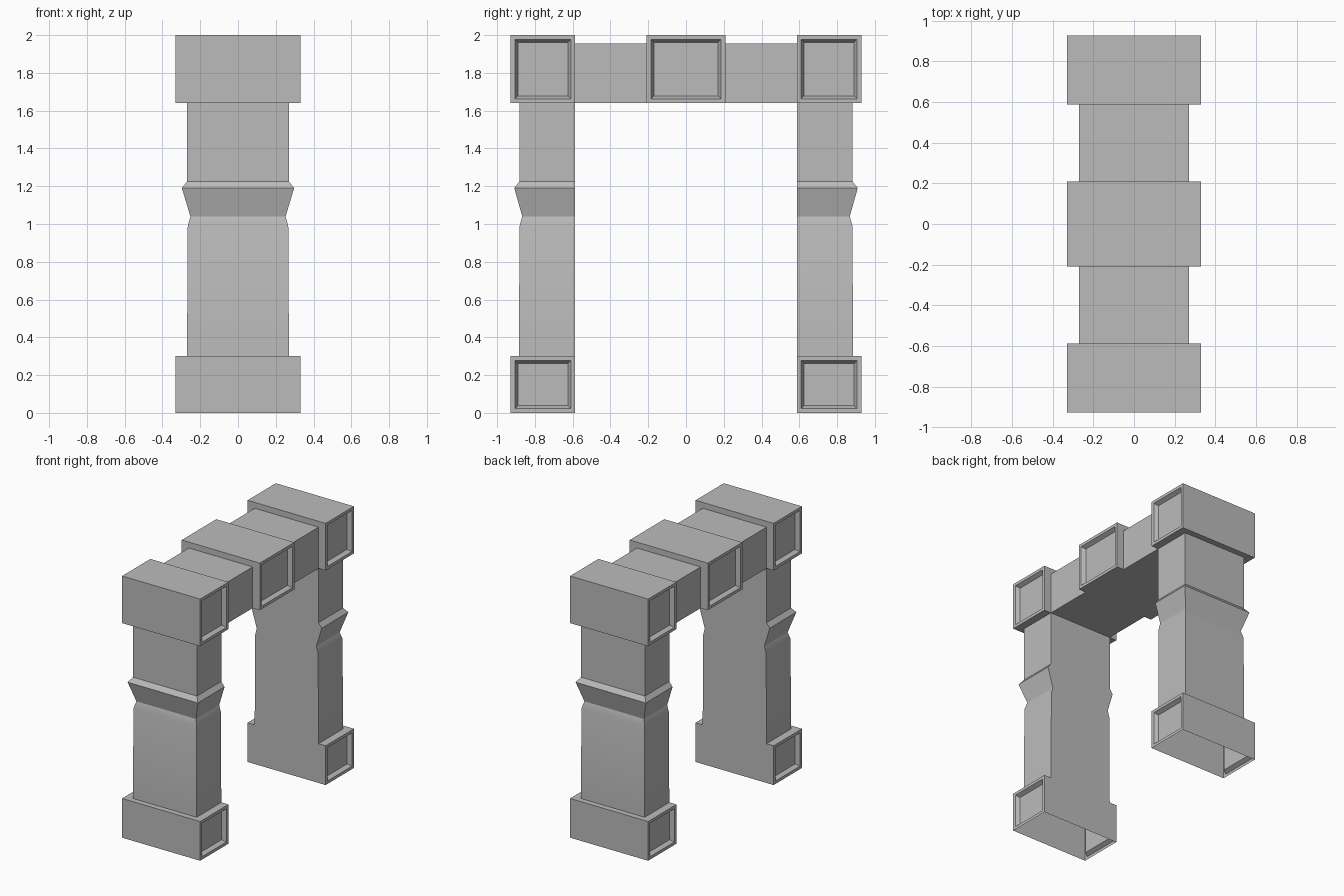
import bpy, bmesh, math
from mathutils import Vector

cube = bpy.data.objects.get("Cube")
if cube:
    bpy.data.objects.remove(cube, do_unlink=True)

stone = bpy.data.materials.new("grey_stone")
stone.use_nodes = True
GREY = (0.5, 0.5, 0.5, 1)
stone.diffuse_color = GREY
stone.node_tree.nodes["Principled BSDF"].inputs["Base Color"].default_value = GREY

BLOCK_X = 0.33      # half width of the protruding blocks
SHAFT_X = 0.27      # half width of pillars and lintel
INNER_Y = 0.587     # inner face of the pillars


def loft(name, rings, cap_last=False):
    """Skin four-cornered rings, then sink a bevelled panel in each block end."""
    bm = bmesh.new()
    loops = [[bm.verts.new(co) for co in ring] for ring in rings]
    for a, b in zip(loops, loops[1:]):
        for i in range(4):
            j = (i + 1) % 4
            bm.faces.new((a[i], a[j], b[j], b[i]))
    if cap_last:
        bm.faces.new(loops[-1])
    bmesh.ops.recalc_face_normals(bm, faces=bm.faces)
    bm.normal_update()
    ends = [f for f in bm.faces if abs(f.normal.x) > 0.99
            and abs(f.calc_center_median().x) > BLOCK_X - 0.01]
    bmesh.ops.inset_individual(bm, faces=ends, thickness=0.032, depth=0)
    bmesh.ops.inset_individual(bm, faces=ends, thickness=0.022, depth=-0.03)
    mesh = bpy.data.meshes.new(name)
    bm.to_mesh(mesh)
    bm.free()
    mesh.materials.append(stone)
    obj = bpy.data.objects.new(name, mesh)
    bpy.context.collection.objects.link(obj)
    bpy.ops.object.select_all(action="DESELECT")
    obj.select_set(True)
    bpy.context.view_layer.objects.active = obj
    bpy.ops.object.shade_smooth_by_angle(angle=math.radians(30))
    return obj


# Pillars: plinth, shaft with a flared band, and capital (height, half width, outer y)
profile = [
    (0, BLOCK_X, 0.928), (0.30, BLOCK_X, 0.928),
    (0.30, SHAFT_X, 0.885), (0.99, 0.266, 0.881),
    (1.04, 0.252, 0.867), (1.19, 0.297, 0.909),
    (1.225, SHAFT_X, 0.882), (1.64, SHAFT_X, 0.882),
    (1.64, BLOCK_X, 0.928), (2.0, BLOCK_X, 0.928),
]
for name, side in (("front_pillar", -1), ("back_pillar", 1)):
    loft(name, [[Vector((-x, side * INNER_Y, z)), Vector((x, side * INNER_Y, z)),
                 Vector((x, side * y, z)), Vector((-x, side * y, z))]
                for z, x, y in profile], cap_last=True)

# Lintel with its raised central block (y, half width, top height)
BOTTOM = 1.64
half = [(INNER_Y, SHAFT_X, 1.955), (0.208, SHAFT_X, 1.955), (0.208, BLOCK_X, 2.0)]
sections = [(-y, x, top) for y, x, top in half] + half[::-1]
loft("lintel", [[Vector((-x, y, BOTTOM)), Vector((x, y, BOTTOM)),
                 Vector((x, y, top)), Vector((-x, y, top))]
                for y, x, top in sections])
